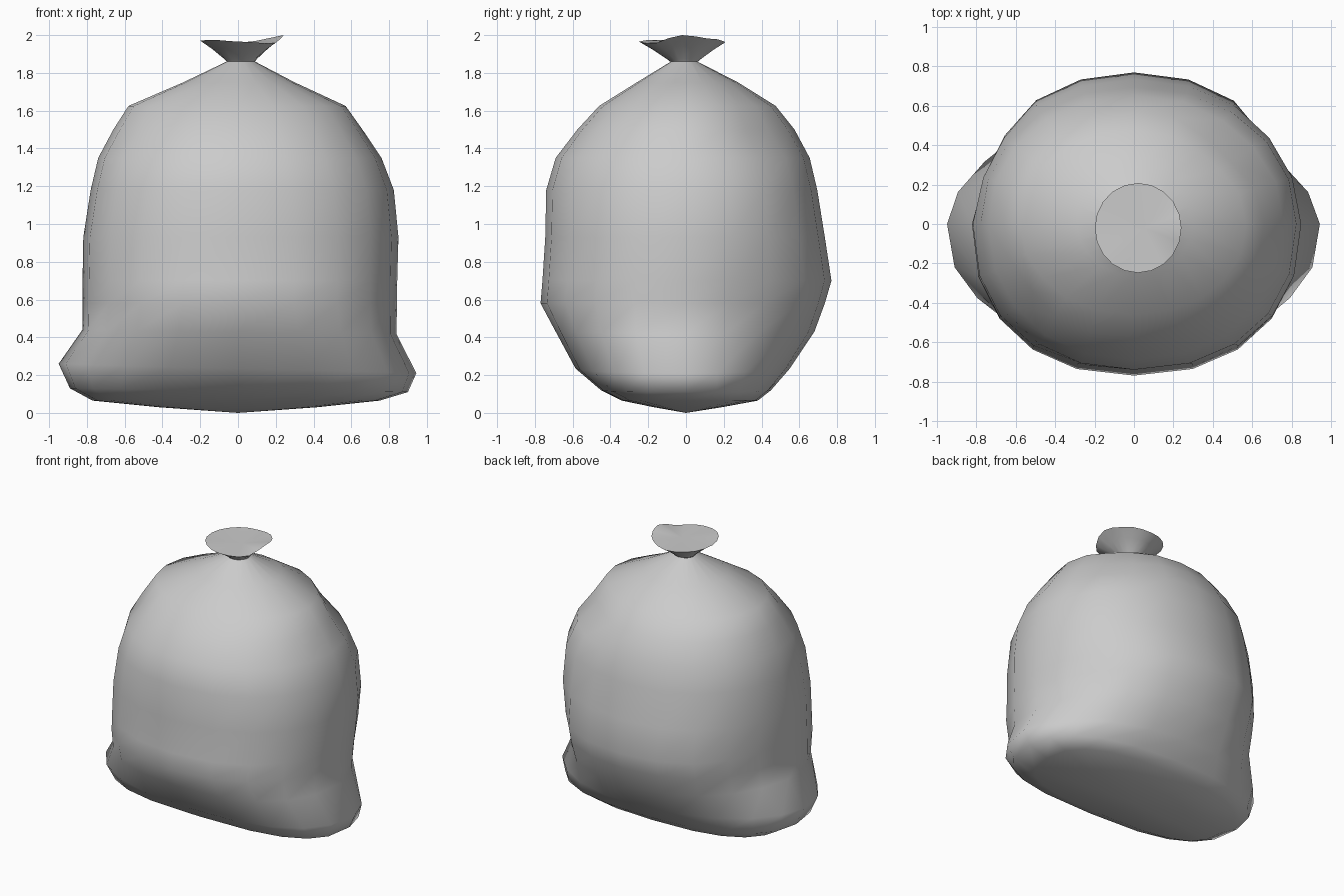
import bpy, bmesh
from math import cos, sin, pi, exp

if "Cube" in bpy.data.objects:
    bpy.data.objects.remove(bpy.data.objects["Cube"])

SEGS = 20


def loft(name, rings, start=None, end=None):
    """Skin a stack of closed rings, with fans to optional end points."""
    bm = bmesh.new()
    loops = [[bm.verts.new(p) for p in ring] for ring in rings]
    for a, b in zip(loops, loops[1:]):
        for i in range(SEGS):
            j = (i + 1) % SEGS
            bm.faces.new((a[i], a[j], b[j], b[i]))
    for loop, point in ((loops[0][::-1], start), (loops[-1], end)):
        if point:
            c = bm.verts.new(point)
            for i in range(SEGS):
                bm.faces.new((c, loop[i], loop[(i + 1) % SEGS]))
    if end:  # crisp rim
        for i in range(SEGS):
            bm.edges.get((loops[-1][i], loops[-1][(i + 1) % SEGS])).smooth = False
    mesh = bpy.data.meshes.new(name)
    bm.to_mesh(mesh)
    bm.free()
    for p in mesh.polygons:
        p.use_smooth = True
    obj = bpy.data.objects.new(name, mesh)
    bpy.context.collection.objects.link(obj)
    return obj


# Soft dents: angle (turns), height, angular spread, height spread, depth
DENTS = [(0.08, 0.55, 0.045, 0.30, 0.07), (0.43, 0.65, 0.04, 0.35, 0.05),
         (0.12, 1.52, 0.06, 0.14, 0.10), (0.60, 1.52, 0.04, 0.12, 0.04)]


def power(v, n):
    return abs(v) ** (2 / n) * (1 if v >= 0 else -1)


def bag_ring(z, left, right, front, back, tilt, n_front, n_back):
    pts = []
    for i in range(SEGS):
        t = i / SEGS
        c, s = round(cos(2 * pi * t), 6), round(sin(2 * pi * t), 6)
        n = n_back if s > 0 else n_front
        k = 1 - sum(d * exp(-((t - a) / sa) ** 2 - ((z - h) / sh) ** 2)
                    for a, h, sa, sh, d in DENTS)
        pts.append((power(c, n) * k * (right if c > 0 else left),
                    power(s, n) * k * (back if s > 0 else front),
                    z - tilt * c))
    return pts


# Bag body: height, left, right, front, back, tilt, front and back squareness
PROFILE = [
    (0.03, 0.42, 0.42, 0.17, 0.19, 0.0, 2.5, 2.3),
    (0.065, 0.77, 0.75, 0.34, 0.38, 0.0, 3.0, 2.6),
    (0.12, 0.89, 0.90, 0.45, 0.45, 0.01, 2.9, 2.35),
    (0.235, 0.95, 0.945, 0.585, 0.55, 0.025, 2.4, 1.95),
    (0.43, 0.825, 0.84, 0.69, 0.68, 0.01, 2.45, 2.05),
    (0.58, 0.825, 0.845, 0.77, 0.735, 0.0, 2.25, 2.1),
    (0.70, 0.825, 0.845, 0.76, 0.77, 0.0, 2.25, 2.1),
    (0.93, 0.82, 0.85, 0.745, 0.735, 0.0, 2.25, 2.1),
    (1.18, 0.78, 0.825, 0.74, 0.695, 0.0, 2.2, 2.1),
    (1.35, 0.74, 0.76, 0.69, 0.655, 0.0, 2.15, 2.1),
    (1.50, 0.66, 0.66, 0.575, 0.575, 0.0, 2.15, 2.1),
    (1.625, 0.58, 0.57, 0.46, 0.475, 0.0, 2.1, 2.1),
    (1.75, 0.29, 0.30, 0.26, 0.275, 0.0, 2.0, 2.0),
    (1.86, 0.06, 0.09, 0.08, 0.06, 0.0, 2.0, 2.0),
]
loft("bag_body", [bag_ring(*row) for row in PROFILE], start=(0, 0, 0.0))

# Flared, wavy top above the tie, closed by a shallow saddle
RIM_Z = [2.0, 1.98, 1.962, 1.965, 1.97, 1.975, 1.965, 1.955]


def rim_height(t):
    f = t * 8
    i = int(f) % 8
    u = (1 - cos(pi * (f - int(f)))) / 2
    return RIM_Z[i] * (1 - u) + RIM_Z[(i + 1) % 8] * u


def flare_ring(r, k):
    cx, cy = 0.015 + 0.006 * k, -0.01 - 0.01 * k
    return [(cx + r * cos(2 * pi * i / SEGS),
             cy + (r + 0.008 * k) * sin(2 * pi * i / SEGS),
             1.86 + k * (rim_height(i / SEGS) - 1.86)) for i in range(SEGS)]


loft("bag_top", [flare_ring(0.075, 0), flare_ring(0.085, 0.1),
                 flare_ring(0.155, 0.6), flare_ring(0.22, 1)],
     end=(0.05, -0.02, 1.96))
